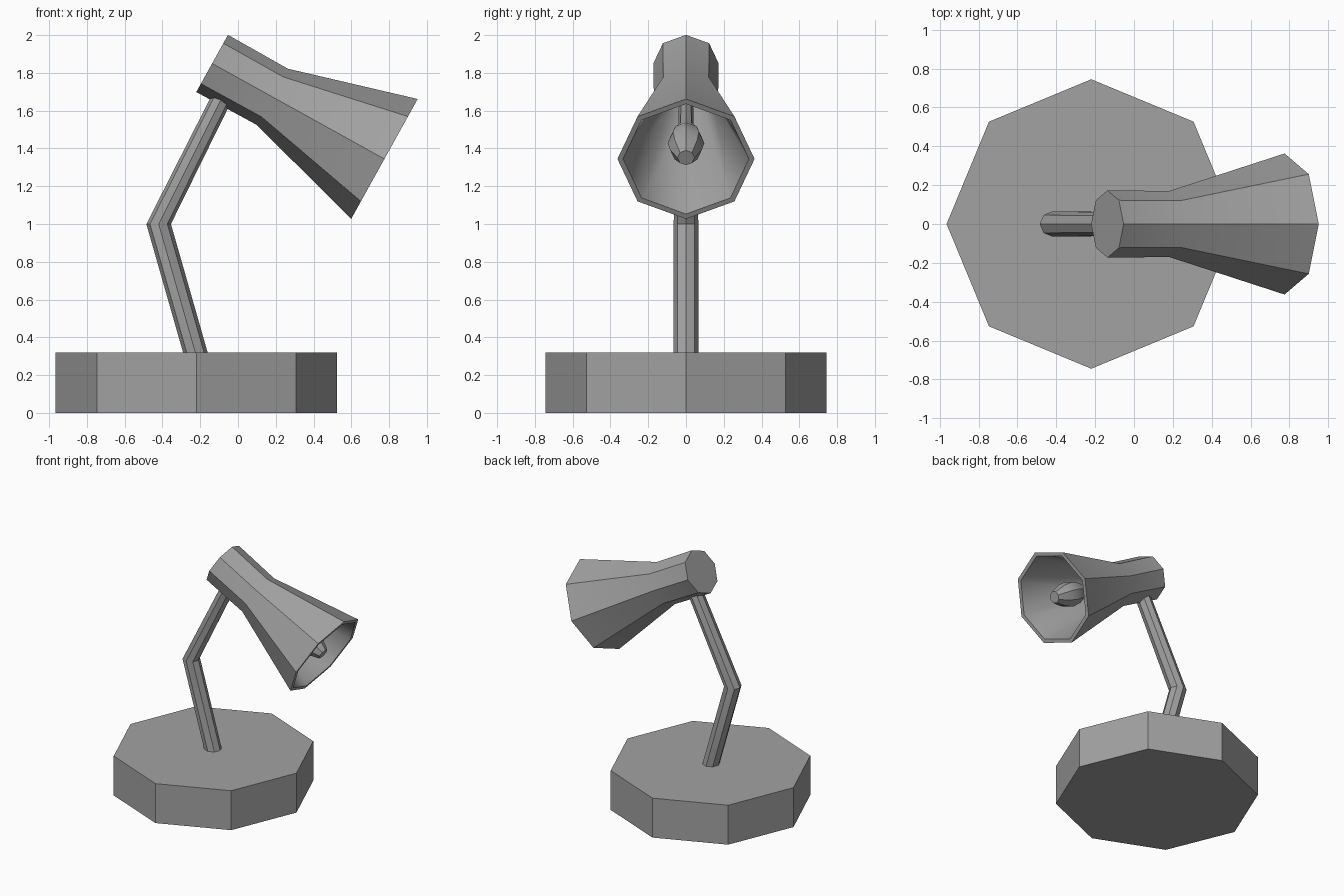
import bpy, bmesh, math
from mathutils import Matrix, Vector

if "Cube" in bpy.data.objects:
    bpy.data.objects.remove(bpy.data.objects["Cube"])

SIDES = 8
COLOUR = (0.36, 0.36, 0.36, 1)
grey = bpy.data.materials.new("lamp grey")
grey.use_nodes = True
grey.diffuse_color = COLOUR
grey.node_tree.nodes["Principled BSDF"].inputs["Base Color"].default_value = COLOUR


def loft(name, rings, place=Matrix(), soft=()):
    """Join octagonal rings (x, z, radius), cap both ends; the spans in soft are blended."""
    bm = bmesh.new()
    loops = []
    for x, z, r in rings:
        angles = [math.tau * i / SIDES for i in range(SIDES)]
        loops.append([bm.verts.new((x + r * math.cos(a), r * math.sin(a), z)) for a in angles])
    blended = set()
    for n, (low, high) in enumerate(zip(loops, loops[1:])):
        for i in range(SIDES):
            j = (i + 1) % SIDES
            face = bm.faces.new((low[i], low[j], high[j], high[i]))
            if n in soft:
                blended.add(face)
    bm.faces.new(list(reversed(loops[0])))
    bm.faces.new(loops[-1])
    bmesh.ops.recalc_face_normals(bm, faces=bm.faces)
    # Smooth shading, keeping the facet edges crisp
    for face in bm.faces:
        face.smooth = True
    for edge in bm.edges:
        inside = all(f in blended for f in edge.link_faces)
        edge.smooth = inside or edge.calc_face_angle() < math.radians(30)
    bm.transform(place)
    mesh = bpy.data.meshes.new(name)
    bm.to_mesh(mesh)
    bm.free()
    mesh.materials.append(grey)
    obj = bpy.data.objects.new(name, mesh)
    bpy.context.collection.objects.link(obj)
    return obj


# Heavy base and bent arm
loft("base", [(-0.22, 0, 0.745), (-0.22, 0.32, 0.745)])
loft("arm", [(-0.22, 0.30, 0.065), (-0.42, 1.0, 0.065), (-0.08, 1.68, 0.06)])

# Head axis points forward and 30 degrees down
tilt = Matrix.Translation(Vector((-0.137, 0, 1.85))) @ Matrix.Rotation(math.radians(119), 4, "Y")

# Shade: outer wall, rim, then the hollow inner wall back to the closed end
loft("lamp_shade", [(0, 0, 0.173), (0, 0.364, 0.17), (0, 1.043, 0.363),
                    (0, 1.043, 0.333), (0, 0.37, 0.14), (0, 0.03, 0.14)],
     tilt, soft=(3, 4))

# Bulb with its stem reaching the back of the shade
loft("bulb", [(0, 0.03, 0.035), (0, 0.70, 0.04), (0, 0.79, 0.08), (0, 0.87, 0.097),
              (0, 0.94, 0.085), (0, 1.03, 0.045)], tilt)
